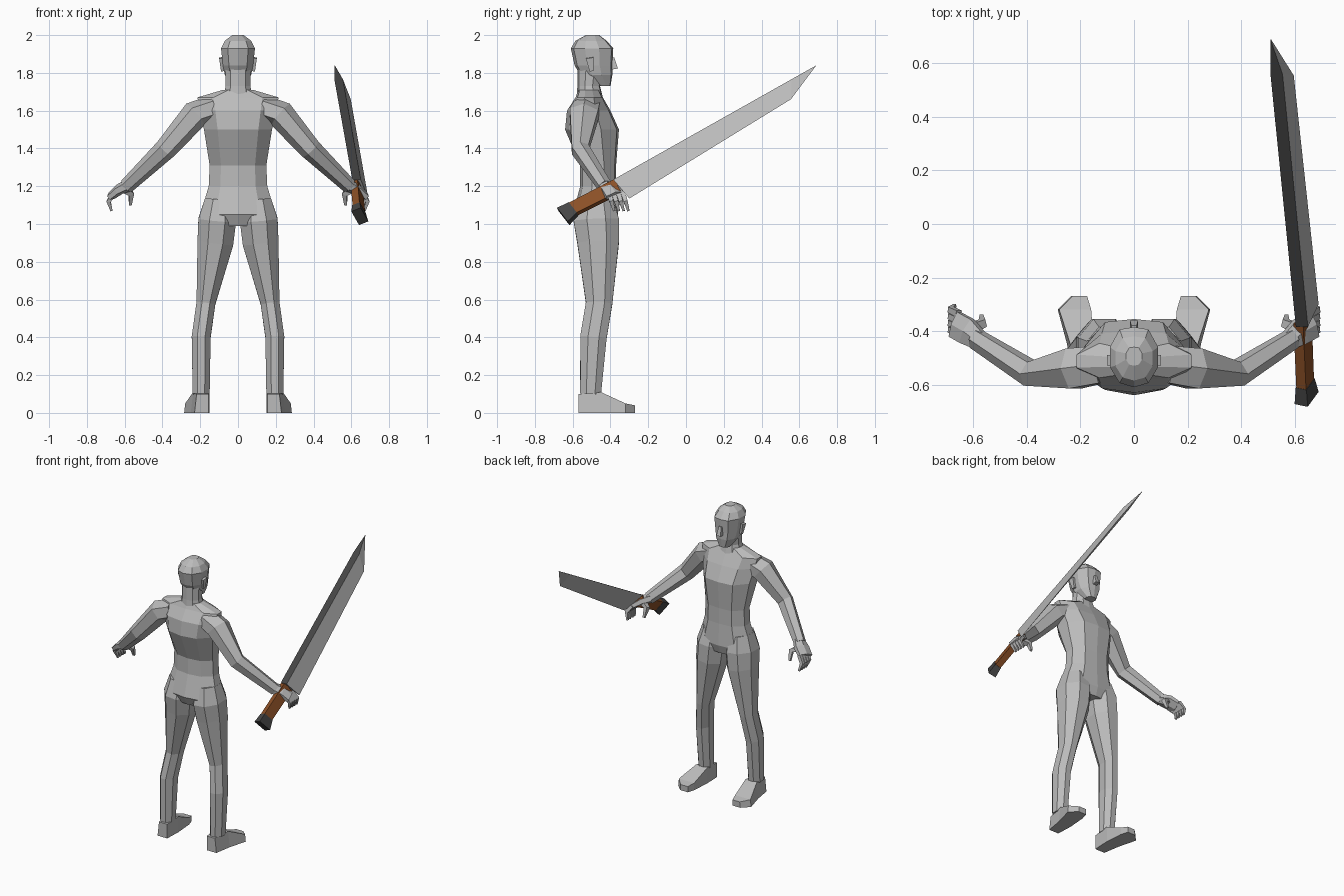
import bpy, bmesh
from math import pi, cos, sin
from mathutils import Vector

if "Cube" in bpy.data.objects:
    bpy.data.objects.remove(bpy.data.objects["Cube"], do_unlink=True)

SIDEWAYS, FORWARD = Vector((1, 0, 0)), Vector((0, 1, 0))


def material(name, red, green, blue):
    mat = bpy.data.materials.new(name)
    mat.use_nodes = True
    color = (red, green, blue, 1)
    mat.diffuse_color = color
    mat.node_tree.nodes["Principled BSDF"].inputs["Base Color"].default_value = color
    return mat


GREY = material("pale grey", red=.5, green=.5, blue=.5)
DARK = material("dark steel", red=.06, green=.06, blue=.06)
BROWN = material("brown grip", red=.26, green=.08, blue=.02)


def loft(name, rings, mat=GREY, mirror=False):
    """Skin a list of equal rings, cap both ends, keep flat shading."""
    bm = bmesh.new()
    loops = [[bm.verts.new(point) for point in ring] for ring in rings]
    for lower, upper in zip(loops, loops[1:]):
        for i in range(len(lower)):
            bm.faces.new((lower[i - 1], lower[i], upper[i], upper[i - 1]))
    bm.faces.new(loops[0])
    bm.faces.new(loops[-1])
    bmesh.ops.remove_doubles(bm, verts=bm.verts, dist=.0001)
    bmesh.ops.recalc_face_normals(bm, faces=bm.faces)
    mesh = bpy.data.meshes.new(name)
    bm.to_mesh(mesh)
    bm.free()
    mesh.materials.append(mat)
    part = bpy.data.objects.new(name, mesh)
    bpy.context.collection.objects.link(part)
    if mirror:
        part.modifiers.new("Mirror", 'MIRROR')
    return part


def joint(x, y, z, along, across):
    """A point on a limb with its two half thicknesses."""
    return Vector((x, y, z)), along, across


def tube(name, joints, sides, hint, mat=GREY, mirror=True):
    """Sweep a polygon through the joints; hint is the 'along' direction."""
    points = [center for center, along, across in joints]
    corner = pi / sides
    rings = []
    for i, (center, along, across) in enumerate(joints):
        before, after = points[max(i - 1, 0)], points[min(i + 1, len(points) - 1)]
        tangent = (after - before).normalized()
        u = (hint - tangent * hint.dot(tangent)).normalized() * along / cos(corner)
        v = tangent.cross(u).normalized() * across / cos(corner)
        angles = [corner * (2 * k + 1) for k in range(sides)]
        rings.append([center + u * cos(a) + v * sin(a) for a in angles])
    return loft(name, rings, mat, mirror)


def section(z, width, back, front):
    """Ten-sided level section of the body; width is measured from the middle."""
    depth = front - back
    left = [(width * .6, back + depth * .07), (width, back + depth / 3),
            (width, front - depth / 3), (width * .6, front - depth * .04)]
    right = [(-x, y) for x, y in reversed(left)]
    outline = [(0, back), *left, (0, front), *right]
    return [Vector((x, y, z)) for x, y in outline]


# Torso
loft("torso", [
    section(z=.99, width=.17, back=-.57, front=-.38),
    section(z=1.05, width=.2, back=-.6, front=-.36),
    section(z=1.2, width=.155, back=-.56, front=-.37),
    section(z=1.31, width=.15, back=-.56, front=-.37),
    section(z=1.5, width=.18, back=-.64, front=-.355),
    section(z=1.6, width=.2, back=-.63, front=-.4),
    section(z=1.67, width=.215, back=-.585, front=-.44),
    section(z=1.71, width=.08, back=-.57, front=-.46),
])

# Neck and head
loft("neck", [
    section(z=1.67, width=.08, back=-.58, front=-.44),
    section(z=1.73, width=.065, back=-.575, front=-.455),
    section(z=1.82, width=.065, back=-.575, front=-.44),
])
loft("head", [
    section(z=1.73, width=.035, back=-.47, front=-.4),
    section(z=1.79, width=.07, back=-.56, front=-.39),
    section(z=1.84, width=.08, back=-.59, front=-.39),
    section(z=1.93, width=.09, back=-.61, front=-.385),
    section(z=1.97, width=.07, back=-.585, front=-.42),
    section(z=2, width=.03, back=-.53, front=-.46),
])
tube("nose", [
    joint(x=0, y=-.39, z=1.88, along=.01, across=.01),
    joint(x=0, y=-.38, z=1.82, along=.015, across=.02),
], sides=4, hint=SIDEWAYS, mirror=False)
tube("ears", [
    joint(x=.08, y=-.5, z=1.81, along=.01, across=.01),
    joint(x=.09, y=-.51, z=1.88, along=.02, across=.01),
], sides=4, hint=FORWARD)

# Legs and feet
tube("legs", [
    joint(x=.1, y=-.475, z=1.13, along=.075, across=.09),
    joint(x=.11, y=-.475, z=1.02, along=.1, across=.12),
    joint(x=.12, y=-.465, z=.9, along=.095, across=.11),
    joint(x=.17, y=-.46, z=.58, along=.05, across=.07),
    joint(x=.195, y=-.49, z=.4, along=.05, across=.07),
    joint(x=.195, y=-.505, z=.1, along=.045, across=.055),
], sides=8, hint=SIDEWAYS)


def foot_section(y, inner, outer, height):
    return [(inner, y, 0), (outer, y, 0), (outer - height / 9, y, height), (inner, y, height)]


loft("feet", [
    foot_section(y=-.57, inner=.155, outer=.23, height=.1),
    foot_section(y=-.45, inner=.15, outer=.25, height=.11),
    foot_section(y=-.32, inner=.16, outer=.285, height=.05),
    foot_section(y=-.27, inner=.175, outer=.235, height=.04),
], mirror=True)

# Arms, with the shoulder buried in the torso
tube("arms", [
    joint(x=.13, y=-.525, z=1.615, along=.07, across=.06),
    joint(x=.225, y=-.54, z=1.58, along=.075, across=.065),
    joint(x=.385, y=-.56, z=1.395, along=.045, across=.05),
    joint(x=.59, y=-.43, z=1.2, along=.035, across=.035),
], sides=6, hint=FORWARD)

# Hands: palm, four curled fingers and thumb
tube("palms", [
    joint(x=.58, y=-.435, z=1.205, along=.035, across=.03),
    joint(x=.625, y=-.4, z=1.185, along=.05, across=.025),
    joint(x=.67, y=-.375, z=1.15, along=.05, across=.02),
], sides=6, hint=FORWARD)
for finger in ("little", "ring", "middle", "index"):
    y = -.41 + .025 * ("little", "ring", "middle", "index").index(finger)
    tube(finger + "_fingers", [
        joint(x=.655, y=y, z=1.165, along=.012, across=.012),
        joint(x=.685, y=y + .015, z=1.12, along=.011, across=.011),
        joint(x=.67, y=y + .03, z=1.07, along=.006, across=.006),
    ], sides=4, hint=FORWARD)
tube("thumbs", [
    joint(x=.615, y=-.395, z=1.185, along=.02, across=.017),
    joint(x=.565, y=-.37, z=1.16, along=.015, across=.014),
    joint(x=.57, y=-.345, z=1.1, along=.007, across=.007),
], sides=4, hint=FORWARD)

# Sword blade: wide spine narrowing to a sharp edge, dark along the spine
heel, shoulder, tip = Vector((.605, -.385, 1.235)), Vector((.51, .56, 1.767)), Vector((.51, .69, 1.84))
thickness = SIDEWAYS * .045
blade = loft("blade", [
    [heel, heel + thickness, Vector((.69, -.3, 1.135))],
    [shoulder, shoulder + thickness, Vector((.597, .555, 1.66))],
    [tip, tip, tip + thickness / 20],
])
blade.data.materials.append(DARK)
for face in blade.data.polygons:
    face.material_index = int(face.normal.z > .6)

# Grip and flared pommel
edge_direction = Vector((.06, .085, -.105))
tube("grip", [
    joint(x=.63, y=-.36, z=1.2, along=.038, across=.02),
    joint(x=.64, y=-.605, z=1.075, along=.036, across=.02),
], sides=4, hint=edge_direction, mat=BROWN, mirror=False)
tube("pommel", [
    joint(x=.64, y=-.595, z=1.08, along=.038, across=.022),
    joint(x=.645, y=-.65, z=1.04, along=.05, across=.027),
], sides=4, hint=edge_direction, mat=DARK, mirror=False)
